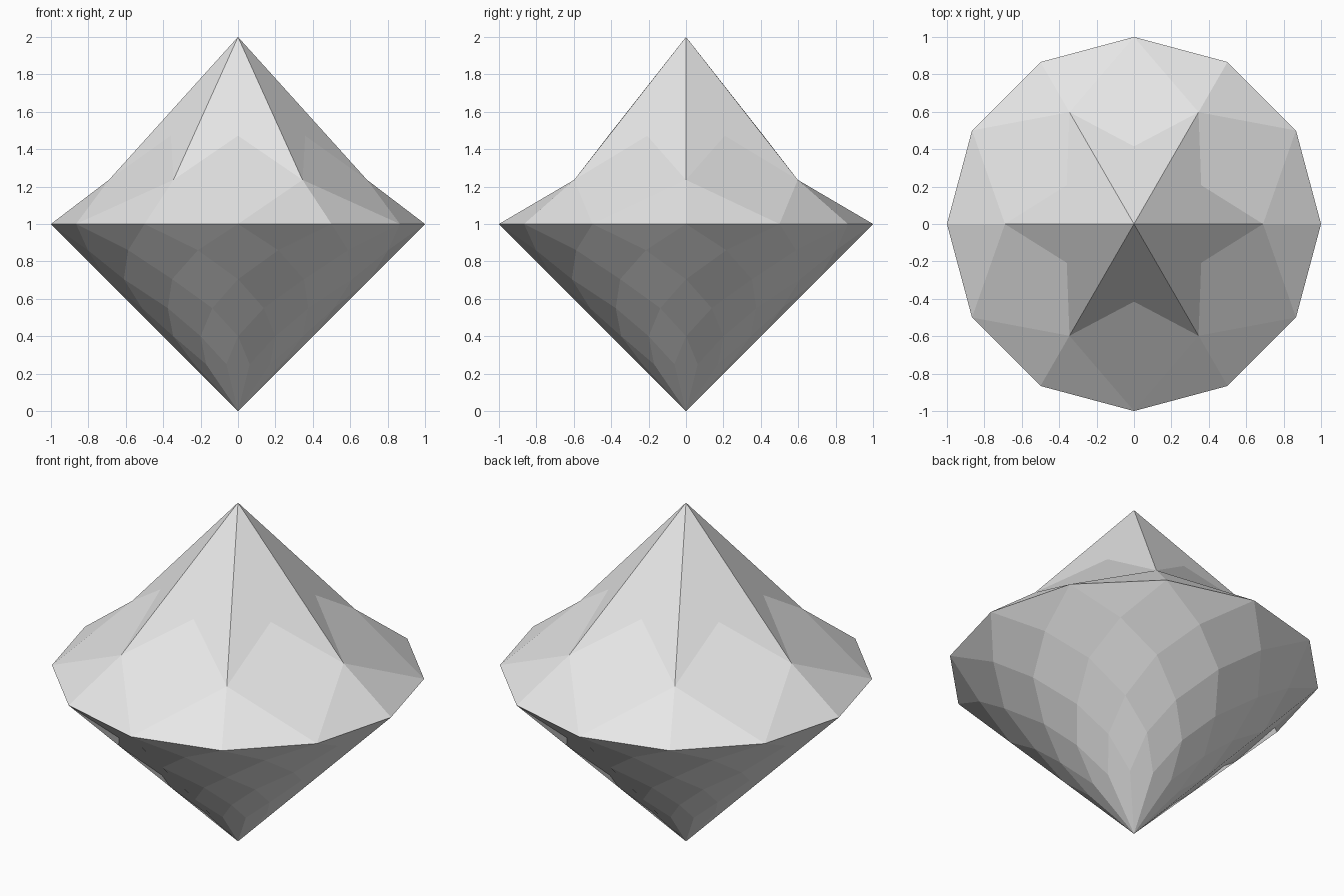
import bpy
import bmesh
from math import cos, sin, radians

cube = bpy.data.objects.get("Cube")
if cube:
    bpy.data.objects.remove(cube)

stone = bpy.data.materials.new("grey stone")
stone.use_nodes = True
GREY = (0.8, 0.8, 0.8, 1)
stone.diffuse_color = GREY
stone.node_tree.nodes["Principled BSDF"].inputs["Base Color"].default_value = GREY


def ring(bm, count, radius, z, offset=0):
    """Evenly spaced points around the axis."""
    step = 360 / count
    angles = [radians(offset + step * i) for i in range(count)]
    return [bm.verts.new((radius * cos(a), radius * sin(a), z)) for a in angles]


def finish(bm, name):
    mesh = bpy.data.meshes.new(name)
    bm.to_mesh(mesh)
    bm.free()
    mesh.materials.append(stone)
    obj = bpy.data.objects.new(name, mesh)
    bpy.context.collection.objects.link(obj)


# Crown: six main facets, six folded kites and twelve girdle triangles
bm = bmesh.new()
apex = bm.verts.new((0, 0, 2))
star = ring(bm, 6, 0.69, 1.236)
valley = ring(bm, 6, 0.415, 1.472, 30)
girdle = ring(bm, 12, 1, 1)
for i in range(6):
    j = (i + 1) % 6
    a, mid, b = girdle[2 * i], girdle[2 * i + 1], girdle[2 * j]
    bm.faces.new((apex, star[i], valley[i], star[j]))
    bm.faces.new((star[i], mid, star[j], valley[i]))
    bm.faces.new((star[i], a, mid))
    bm.faces.new((star[j], mid, b))
finish(bm, "crown")

# Pavilion: staggered rings of facets narrowing to the bottom point
bm = bmesh.new()
heights = [1, 0.86, 0.705, 0.55, 0.4, 0.25]
half = 15
layers = []
for k, z in enumerate(heights):
    odd = k % 2
    layers.append(ring(bm, 12, z * cos(radians(half)) if odd else z, z, half * odd))
point = bm.verts.new((0, 0, 0))
layers.append([point] * 12)
for i in range(12):
    # triangle under each girdle edge
    bm.faces.new((layers[0][i], layers[1][i], layers[0][(i + 1) % 12]))
    for k in range(len(heights) - 1):
        # side neighbours of the diamond hanging below this vertex
        left = layers[k + 1][i - 1 if k % 2 == 0 else i]
        right = layers[k + 1][i if k % 2 == 0 else (i + 1) % 12]
        bm.faces.new((layers[k][i], left, layers[k + 2][i], right))
    # last row between the lowest ring and the point
finish(bm, "pavilion")
